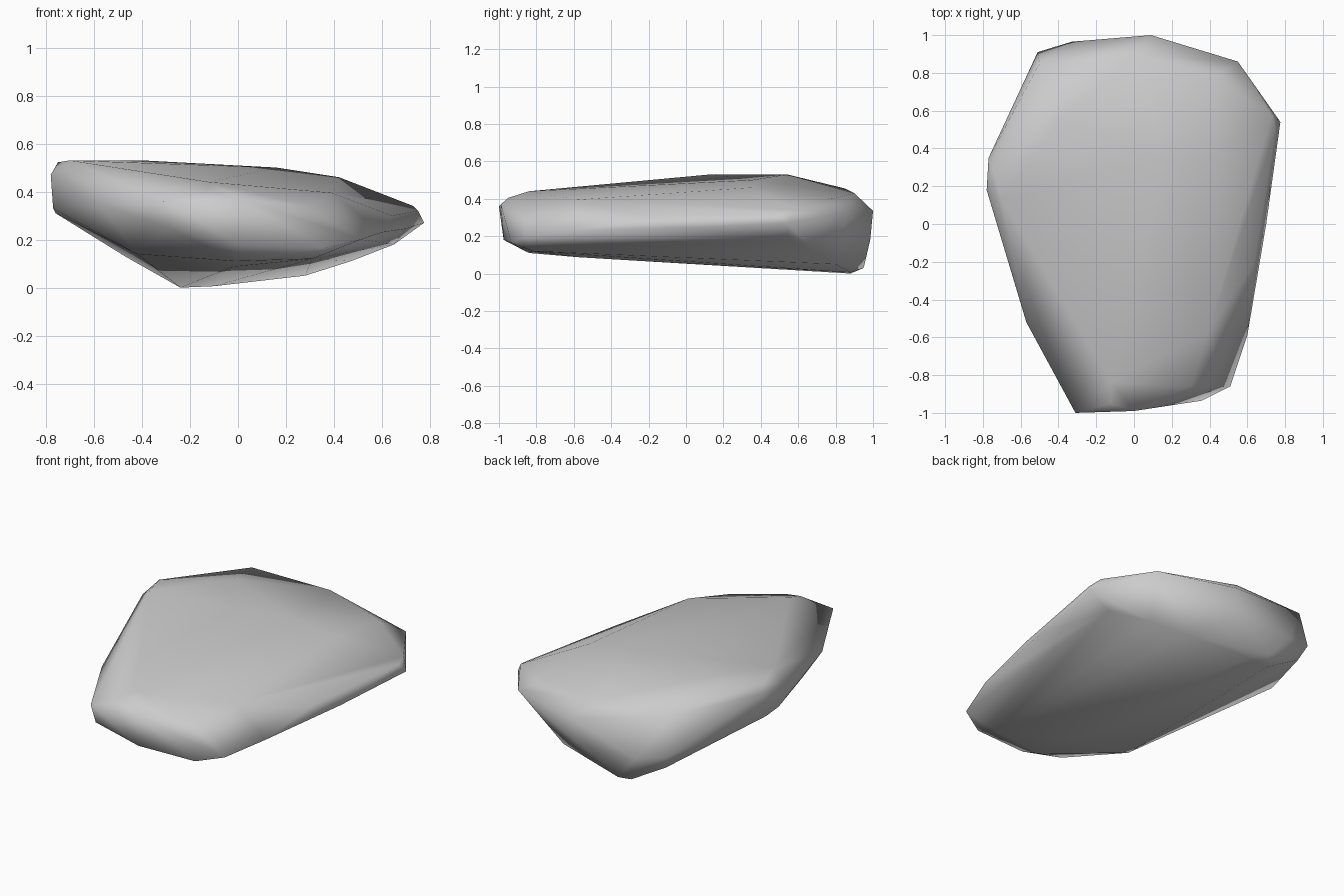
import bpy, bmesh

# Contours of the slab-like boulder, each running round the stone
top_plateau = [(-0.12, -0.84, 0.44), (-0.12, -0.95, 0.405), (0.30, -0.86, 0.34),
               (0.39, -0.58, 0.395), (0.64, -0.2, 0.30), (0.75, 0.5, 0.32),
               (0.42, 0.35, 0.46), (0.16, 0.35, 0.50), (0.73, 0.58, 0.34),
               (0.42, 0.78, 0.40), (0.0, 0.9, 0.43), (-0.5, 0.85, 0.455),
               (-0.4, 0.54, 0.53), (-0.75, 0.3, 0.522), (-0.70, 0.13, 0.53), (-0.55, -0.5, 0.37)]
rim = [(-0.31, -1.0, 0.36), (0.0, -0.99, 0.37), (0.0, -0.975, 0.18), (0.36, -0.935, 0.165),
       (0.51, -0.86, 0.20), (0.60, -0.59, 0.23), (0.70, 0.0, 0.245), (0.775, 0.54, 0.27),
       (0.55, 0.86, 0.335), (0.09, 1.0, 0.335), (0.05, 0.985, 0.18), (-0.33, 0.965, 0.18),
       (-0.51, 0.91, 0.22), (-0.77, 0.35, 0.47), (-0.78, 0.18, 0.47), (-0.57, -0.52, 0.345)]
underside = [(-0.29, -0.98, 0.25), (-0.01, -0.84, 0.11), (0.31, -0.82, 0.12),
             (-0.02, -0.57, 0.087), (0.65, 0.55, 0.18), (0.47, 0.7, 0.11), (0.28, 0.8, 0.05),
             (-0.1, 0.88, 0.006), (-0.24, 0.88, 0.0), (-0.2, 0.95, 0.03), (-0.31, 0.88, 0.04),
             (-0.47, 0.87, 0.13), (-0.76, 0.3, 0.31), (-0.77, 0.19, 0.33), (-0.42, -0.55, 0.14)]

# Wrap the contours in one faceted skin
bm = bmesh.new()
for loop in (top_plateau, rim, underside):
    for p in loop:
        bm.verts.new(p)
bmesh.ops.convex_hull(bm, input=bm.verts)
bmesh.ops.delete(bm, geom=[v for v in bm.verts if not v.link_faces], context='VERTS')
bmesh.ops.recalc_face_normals(bm, faces=bm.faces)

mesh = bpy.data.meshes.new("boulder")
bm.to_mesh(mesh)
bm.free()
boulder = bpy.data.objects.new("boulder", mesh)
bpy.context.collection.objects.link(boulder)

# Soft weathered shading
for poly in mesh.polygons:
    poly.use_smooth = True
